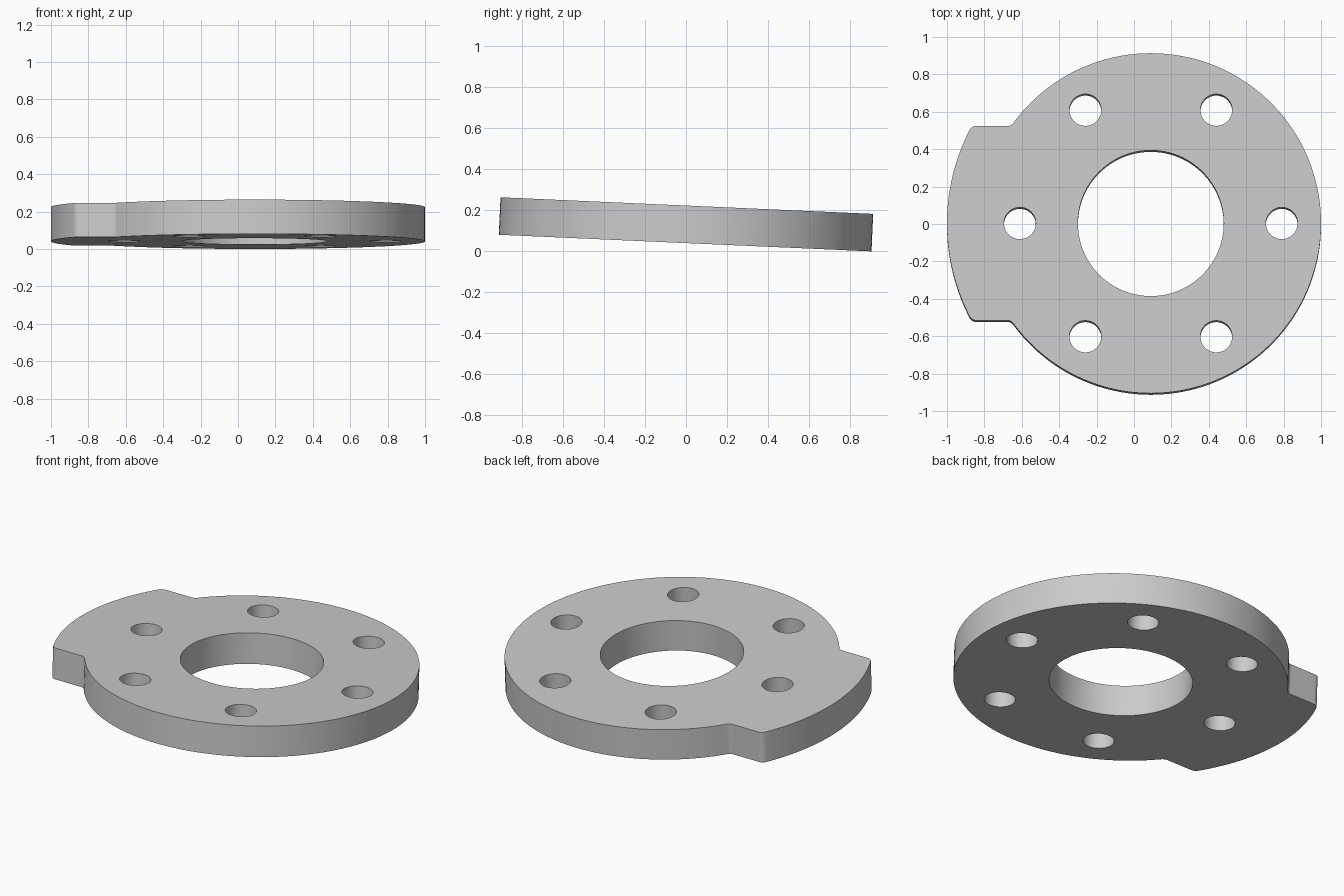
import bpy, bmesh
from math import sin, cos, pi, atan2, sqrt, radians
from mathutils import Matrix

if "Cube" in bpy.data.objects:
    bpy.data.objects.remove(bpy.data.objects["Cube"])

DISC_R, TAB_R, TAB_Y, FILLET = 0.91, 1.09, 0.52, 0.04
BORE_R, BOLT_CIRCLE, BOLT_R = 0.39, 0.70, 0.085
THICK, TILT = 0.183, radians(-2.55)


def arc(cx, cy, r, a0, a1, n):
    """Points along an arc, both ends included."""
    return [(cx + r * cos(a0 + (a1 - a0) * i / n),
             cy + r * sin(a0 + (a1 - a0) * i / n)) for i in range(n + 1)]


def circle(cx, cy, r, n):
    return arc(cx, cy, r, 0, 2 * pi, n)[:-1]


# Outline: disc arc, inner fillet, outer fillet, wide tab arc; mirrored in y
in_y, out_y = TAB_Y + FILLET, TAB_Y - FILLET
in_x = -sqrt((DISC_R + FILLET) ** 2 - in_y ** 2)
out_x = -sqrt((TAB_R - FILLET) ** 2 - out_y ** 2)
a_in, a_out = atan2(in_y, in_x), atan2(out_y, out_x)
half = arc(0, 0, DISC_R, 0, a_in, 56)
half += arc(in_x, in_y, FILLET, a_in + pi, 1.5 * pi, 8)[1:]
half += arc(out_x, out_y, FILLET, pi / 2, a_out, 8)
half += arc(0, 0, TAB_R, a_out, pi, 14)[1:]
outline = half + [(x, -y) for x, y in half[-2:0:-1]]

# Central bore and six bolt holes
loops = [outline, circle(0, 0, BORE_R, 96)]
for k in range(6):
    a = k * pi / 3
    loops.append(circle(BOLT_CIRCLE * cos(a), BOLT_CIRCLE * sin(a), BOLT_R, 48))

# Fill the profile and extrude it to a plate
bm = bmesh.new()
edges = []
for pts in loops:
    vs = [bm.verts.new((x, y, -THICK / 2)) for x, y in pts]
    edges += [bm.edges.new((v, vs[i - 1])) for i, v in enumerate(vs)]
bmesh.ops.triangle_fill(bm, use_beauty=True, edges=edges, normal=(0, 0, 1))
ext = bmesh.ops.extrude_face_region(bm, geom=bm.faces[:])
top = [g for g in ext["geom"] if isinstance(g, bmesh.types.BMVert)]
bmesh.ops.translate(bm, verts=top, vec=(0, 0, THICK))
bmesh.ops.recalc_face_normals(bm, faces=bm.faces[:])

# Tilt the plate and rest its low edge on the ground
bm.transform(Matrix.Translation((0.09, 0, 0)) @ Matrix.Rotation(TILT, 4, "X"))
low = min(v.co.z for v in bm.verts)
bmesh.ops.translate(bm, verts=bm.verts[:], vec=(0, 0, -low))

mesh = bpy.data.meshes.new("flange_plate")
bm.to_mesh(mesh)
bm.free()
plate = bpy.data.objects.new("flange_plate", mesh)
bpy.context.collection.objects.link(plate)

# Plain grey metal
grey = bpy.data.materials.new("plain_grey")
grey.use_nodes = True
colour = (0.6, 0.6, 0.6, 1)
grey.diffuse_color = colour
grey.node_tree.nodes["Principled BSDF"].inputs["Base Color"].default_value = colour
mesh.materials.append(grey)

bpy.context.view_layer.objects.active = plate
plate.select_set(True)
bpy.ops.object.shade_smooth_by_angle(angle=radians(30))
